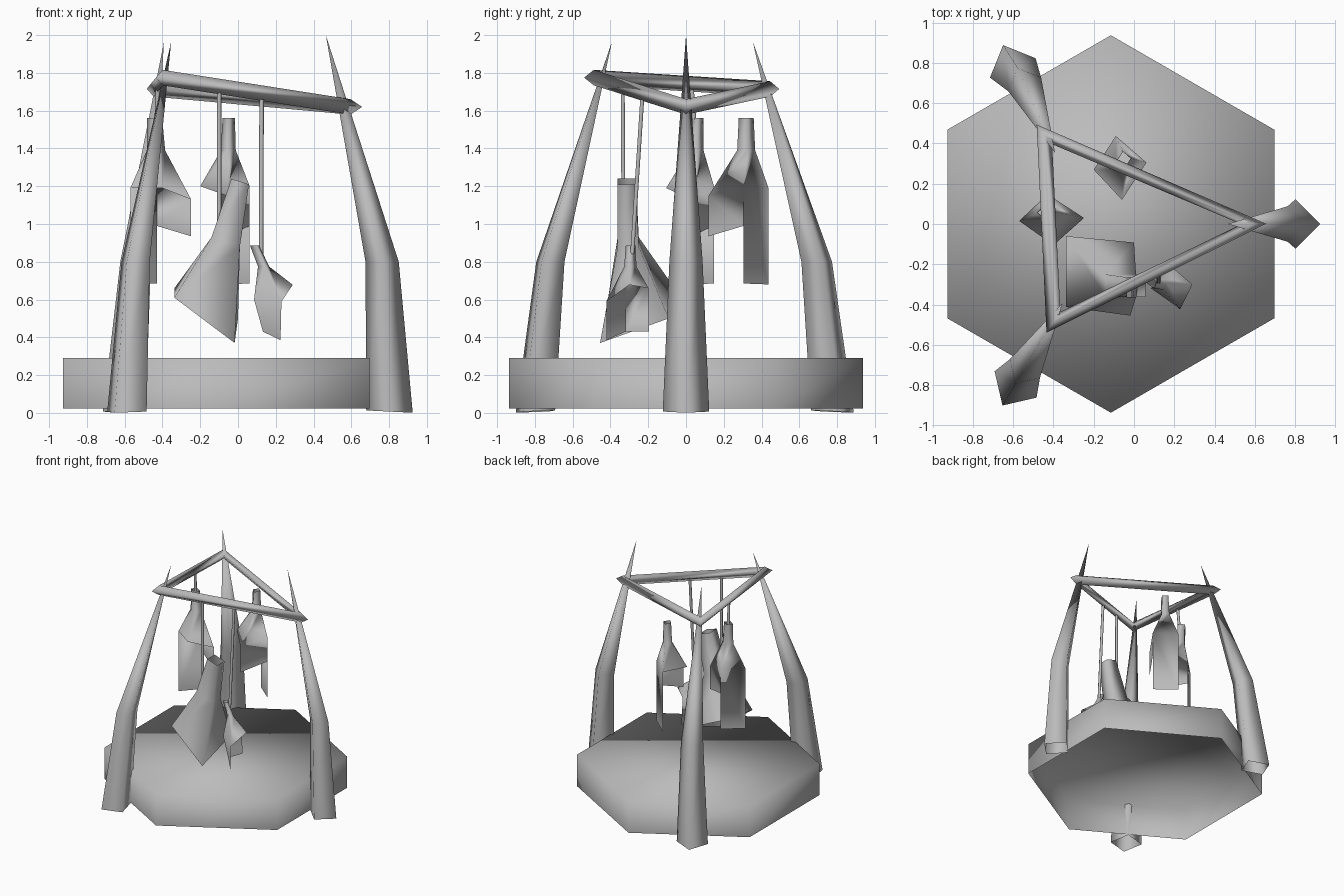
import bpy
from math import sin, cos, pi, radians
from mathutils import Vector

cube = bpy.data.objects.get("Cube")
if cube:
    bpy.data.objects.remove(cube)

grey = bpy.data.materials.new("plain_grey")
grey.use_nodes = True
colour = (0.5, 0.5, 0.5, 1)
grey.diffuse_color = colour
grey.node_tree.nodes["Principled BSDF"].inputs["Base Color"].default_value = colour


def make(name, verts, faces):
    mesh = bpy.data.meshes.new(name)
    mesh.from_pydata([tuple(v) for v in verts], [], faces)
    mesh.materials.append(grey)
    mesh.polygons.foreach_set("use_smooth", [True] * len(mesh.polygons))
    bpy.context.collection.objects.link(bpy.data.objects.new(name, mesh))


def skin(rings, closed=False):
    """Join equal rings of points into an open tube, or a closed loop."""
    n, count = len(rings[0]), len(rings)
    verts = [p for ring in rings for p in ring]
    faces = []
    for r in range(count if closed else count - 1):
        a, b = r * n, (r + 1) % count * n
        for i in range(n):
            j = (i + 1) % n
            faces.append((a + i, a + j, b + j, b + i))
    return verts, faces


def ring(centre, radius, sides, turn=0):
    return [Vector(centre) + Vector((radius * cos(turn + 2 * pi * i / sides),
                                     radius * sin(turn + 2 * pi * i / sides), 0))
            for i in range(sides)]


# Hexagonal base, open underneath
verts, faces = skin([ring((-0.115, 0, z), 0.937, 6, pi / 2) for z in (0.022, 0.29)])
make("base_slab", verts, faces + [tuple(range(6, 12))])

# Bent four-sided legs tapering to spikes, open at the foot
legs = {
    "left_leg": (0, (0.802, 0), (0.763, 0), (0.465, 0, 2.0)),
    "back_right_leg": (113, (-0.602, 0.775), (-0.542, 0.692), (-0.392, 0.354, 1.965)),
    "front_right_leg": (-122, (-0.588, -0.797), (-0.542, -0.718), (-0.354, -0.392, 1.965)),
}
for name, (angle, foot, knee, tip) in legs.items():
    turn = radians(angle)
    out = Vector((cos(turn), sin(turn), 0))
    base = ring((*foot, 0.007), 0.123, 4, turn)
    for p in base:
        p.z -= 0.05 * (p - Vector((*foot, 0))).dot(out)
    verts, faces = skin([base, ring((*knee, 0.8), 0.088, 4, turn)])
    faces += [(4 + i, 4 + (i + 1) % 4, 8) for i in range(4)]
    make(name, verts + [tip], faces)

# Triangular top frame with a diamond section
corners = [Vector(c) for c in ((0.595, 0, 1.62), (-0.445, 0.445, 1.715), (-0.4, -0.488, 1.775))]
middle = sum(corners, Vector()) / 3
sections = []
for c in corners:
    out = c - middle
    out.z = 0
    out = out.normalized() * 0.062
    up = Vector((0, 0, 0.041))
    sections.append([c + out, c + up, c - out, c - up])
make("top_frame", *skin(sections, closed=True))


# Cords from the frame to the bells
def cord(name, top, bottom):
    make(name, *skin([ring(bottom, 0.012, 6), ring(top, 0.012, 6)]))


cord("large_bell_cord", (-0.1, -0.335, 1.7), (-0.1, -0.33, 0.88))
cord("small_bell_cord", (0.125, -0.232, 1.66), (0.122, -0.285, 0.84))
cord("right_bell_cord", (-0.425, 0.03, 1.73), (-0.43, 0.045, 1.54))


# Open four-sided bells: neck, shoulder, flared rim and two flaps hung from the rim
def bell(name, rim, neck, shoulder, size, flaps):
    rim = [Vector(p) for p in rim]
    centre = sum(rim, Vector()) / 4
    rings = [rim]
    for place, scale in ((shoulder, size * 1.2), (neck, size)):
        rings.append([Vector(place) + Vector(((p - centre).x, (p - centre).y, 0)) * scale
                      for p in rim])
    verts, faces = skin(rings)
    for a, b, low_a, low_b in flaps:
        n = len(verts)
        verts += [low_a, low_b]
        faces.append((b, a, n, n + 1))
    make(name, verts, faces)


def drop(p, z):
    return (p[0], p[1], z)


# Rim points run west, south, east, north; the long flap edge comes first
upright = {
    "back": (((-0.2, 0.27, 1.2), (-0.06, 0.12, 1.15), (0.062, 0.305, 1.2), (-0.09, 0.437, 1.19)),
             (-0.05, 0.32, 1.56), (-0.052, 0.32, 1.39), (3, 2, 1)),
    "right": (((-0.57, 0.015, 1.19), (-0.4, -0.105, 1.19), (-0.248, 0.03, 1.13), (-0.43, 0.148, 1.2)),
              (-0.442, 0.06, 1.56), (-0.435, 0.055, 1.39), (0, 3, 2)),
}
for side, (rim, neck, shoulder, (a, b, c)) in upright.items():
    bell(side + "_bell", rim, neck, shoulder, 0.25,
         [(a, b, drop(rim[a], 0.68), drop(rim[b], 0.685)),
          (b, c, drop(rim[b], 0.99), drop(rim[c], 0.935))])

# Small hanging bell
small_rim = ((0.085, -0.32, 0.6), (0.23, -0.422, 0.59), (0.29, -0.3, 0.678), (0.17, -0.198, 0.66))
low_corner = (0.132, -0.32, 0.43)
bell("small_bell", small_rim, (0.09, -0.292, 0.885), (0.137, -0.295, 0.775), 0.24,
     [(0, 1, low_corner, (0.225, -0.422, 0.385)),
      (0, 3, low_corner, (0.18, -0.195, 0.43))])


# Large tilted bell
def slanted_square(x0, x1, y0, y1, z0, z1):
    return [(x0, y0, z0), (x1, y0, z1), (x1, y1, z1), (x0, y1, z0)]


make("large_bell", *skin([
    [(-0.337, -0.412, 0.61), (-0.018, -0.455, 0.37), (0, -0.092, 0.5), (-0.337, -0.06, 0.66)],
    slanted_square(-0.14, 0.01, -0.362, -0.25, 0.93, 0.88),
    slanted_square(-0.035, 0.058, -0.362, -0.265, 1.24, 1.21),
]))
